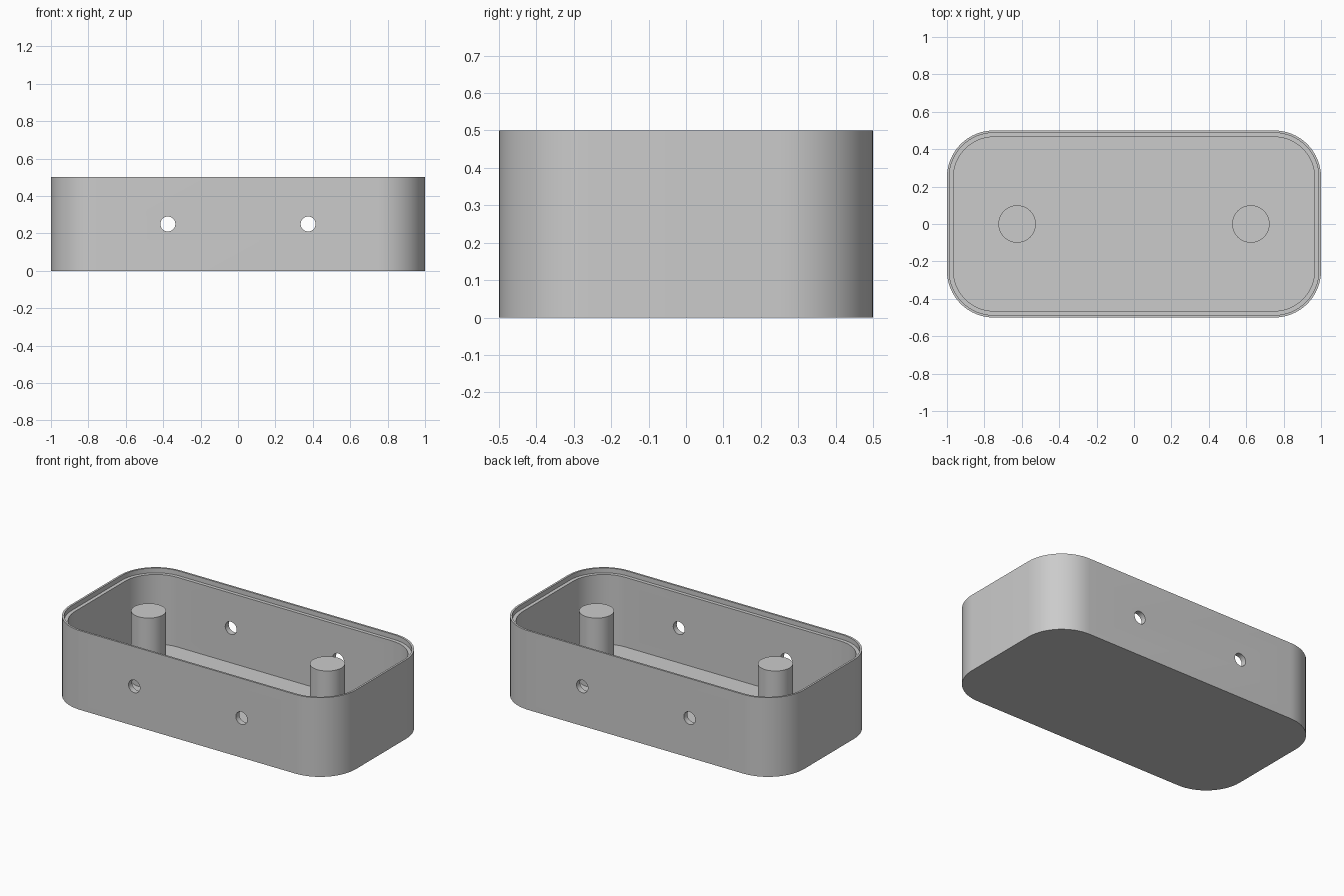
import bpy, bmesh, math

cube = bpy.data.objects.get("Cube")
if cube:
    bpy.data.objects.remove(cube, do_unlink=True)

LENGTH, WIDTH, HEIGHT, RADIUS = 2.0, 1.0, 0.5, 0.25
WALL, LIP, LEDGE, FLOOR = 0.035, 0.0125, 0.47, 0.03

grey = bpy.data.materials.new("light_grey")
grey.use_nodes = True
colour = (0.6, 0.6, 0.6, 1)
grey.diffuse_color = colour
grey.node_tree.nodes["Principled BSDF"].inputs["Base Color"].default_value = colour


def finish(bm, name):
    bmesh.ops.recalc_face_normals(bm, faces=bm.faces)
    mesh = bpy.data.meshes.new(name)
    bm.to_mesh(mesh)
    bm.free()
    mesh.materials.append(grey)
    obj = bpy.data.objects.new(name, mesh)
    bpy.context.collection.objects.link(obj)
    return obj


def activate(obj):
    bpy.ops.object.select_all(action='DESELECT')
    obj.select_set(True)
    bpy.context.view_layer.objects.active = obj


def smooth(obj):
    activate(obj)
    bpy.ops.object.shade_smooth_by_angle(angle=math.radians(30))


def rounded_ring(bm, inset, z, steps=16):
    """Rounded rectangle outline, shrunk by inset."""
    r = RADIUS - inset
    cx, cy = LENGTH / 2 - RADIUS, WIDTH / 2 - RADIUS
    ring = []
    for corner, (sx, sy) in enumerate([(1, 1), (-1, 1), (-1, -1), (1, -1)]):
        for i in range(steps + 1):
            a = (corner + i / steps) * math.pi / 2
            ring.append(bm.verts.new((sx * cx + r * math.cos(a), sy * cy + r * math.sin(a), z)))
    return ring


def cylinder(name, x, z, radius, depth, sides=48):
    bm = bmesh.new()
    bmesh.ops.create_cone(bm, cap_ends=True, segments=sides, radius1=radius,
                          radius2=radius, depth=depth)
    obj = finish(bm, name)
    obj.location = (x, 0, z)
    return obj


# Open tray: outer wall, rim, stepped ledge, inner wall and floor
bm = bmesh.new()
profile = [(0, 0), (0, HEIGHT), (LIP, HEIGHT), (LIP, LEDGE), (WALL, LEDGE), (WALL, FLOOR)]
rings = [rounded_ring(bm, inset, z) for inset, z in profile]
for low, high in zip(rings, rings[1:]):
    for i in range(len(low)):
        j = (i + 1) % len(low)
        bm.faces.new((low[i], low[j], high[j], high[i]))
bm.faces.new(rings[0])
bm.faces.new(rings[-1])
tray = finish(bm, "tray")

# Round holes through the front and back walls
for x in (-0.375, 0.375):
    cutter = cylinder("hole_cutter", x, HEIGHT / 2, 0.04, 1.2, 32)
    cutter.rotation_euler.x = math.pi / 2
    cutter.hide_render = True
    activate(tray)
    mod = tray.modifiers.new("hole", 'BOOLEAN')
    mod.operation = 'DIFFERENCE'
    mod.solver = 'EXACT'
    mod.object = cutter
    bpy.ops.object.modifier_apply(modifier=mod.name)
    bpy.data.objects.remove(cutter, do_unlink=True)
smooth(tray)

# Posts standing on the floor, level with the ledge
for side, x in (("right", -0.625), ("left", 0.625)):
    base = FLOOR - 0.01
    post = cylinder(side + "_post", x, (LEDGE + base) / 2, 0.1, LEDGE - base)
    smooth(post)
